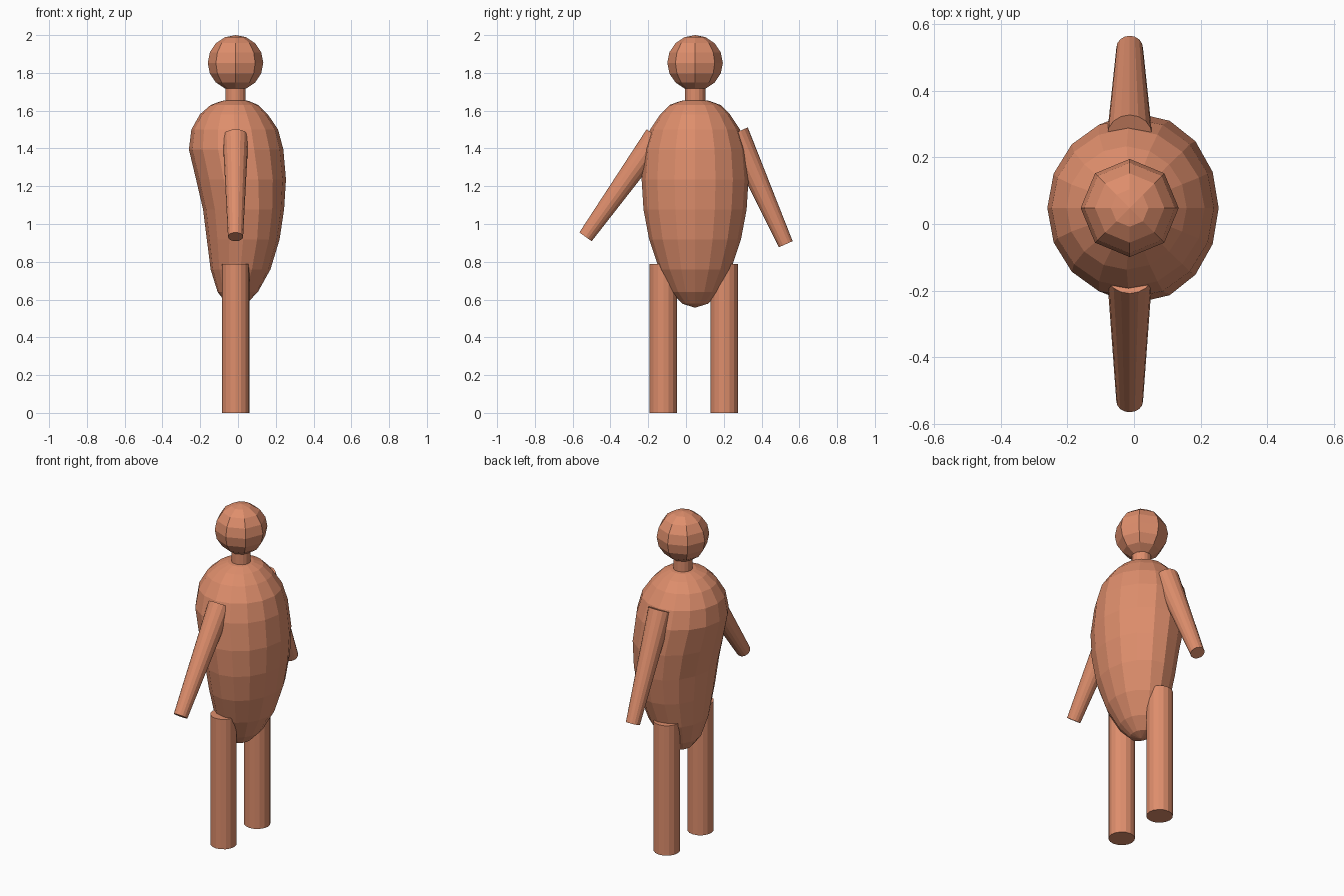
import bpy, bmesh, math
from mathutils import Vector

if "Cube" in bpy.data.objects:
    bpy.data.objects.remove(bpy.data.objects["Cube"])

CX, CY = -0.013, 0.048      # axis shared by head, neck and limbs

clay = bpy.data.materials.new("clay")
clay.diffuse_color = (0.73, 0.27, 0.15, 1)
clay.use_nodes = True
clay.node_tree.nodes["Principled BSDF"].inputs["Base Color"].default_value = clay.diffuse_color


def finish(name, bm):
    bmesh.ops.recalc_face_normals(bm, faces=bm.faces)
    me = bpy.data.meshes.new(name)
    bm.to_mesh(me)
    bm.free()
    me.materials.append(clay)
    ob = bpy.data.objects.new(name, me)
    bpy.context.collection.objects.link(ob)
    return ob


def tube(name, a, b, ra, rb, sides=16):
    """Closed tapered cylinder from a (radius ra) to b (radius rb)."""
    a, b = Vector(a), Vector(b)
    axis = b - a
    bm = bmesh.new()
    bmesh.ops.create_cone(bm, cap_ends=True, segments=sides,
                          radius1=ra, radius2=rb, depth=axis.length)
    ob = finish(name, bm)
    ob.location = (a + b) / 2
    ob.rotation_euler = axis.to_track_quat('Z', 'Y').to_euler()
    return ob


# Head: faceted low-poly ball
bm = bmesh.new()
bmesh.ops.create_uvsphere(bm, u_segments=8, v_segments=8, radius=0.147)
finish("head", bm).location = (CX, CY, 1.853)

# Neck
tube("neck", (CX, CY, 1.60), (CX, CY, 1.76), 0.054, 0.054)

# Torso: lofted rings (z, left x, right x, half width in y)
rings = [
    (1.652, -0.085, 0.055, 0.075),
    (1.630, -0.145, 0.107, 0.135),
    (1.580, -0.202, 0.158, 0.185),
    (1.500, -0.247, 0.212, 0.238),
    (1.395, -0.260, 0.240, 0.270),
    (1.236, -0.222, 0.254, 0.283),
    (1.077, -0.185, 0.244, 0.273),
    (0.918, -0.165, 0.220, 0.243),
    (0.760, -0.145, 0.172, 0.190),
    (0.640, -0.108, 0.105, 0.127),
    (0.578, -0.060, 0.045, 0.068),
]
N = 16
bm = bmesh.new()
loops = []
for z, x0, x1, ry in rings:
    c, rx = (x0 + x1) / 2, (x1 - x0) / 2
    loops.append([bm.verts.new((c + rx * math.cos(2 * math.pi * i / N),
                                CY + ry * math.sin(2 * math.pi * i / N), z))
                  for i in range(N)])
for up, low in zip(loops, loops[1:]):
    for i in range(N):
        j = (i + 1) % N
        bm.faces.new((up[i], up[j], low[j], low[i]))
for loop, pole in ((loops[0], (CX, CY, 1.66)), (loops[-1], (-0.008, CY, 0.557))):
    p = bm.verts.new(pole)
    for i in range(N):
        bm.faces.new((loop[i], loop[(i + 1) % N], p))
finish("torso", bm)

# Arms: tapered, hanging at different angles
tube("right_arm", (CX, 0.265, 1.484), (CX, 0.528, 0.893), 0.068, 0.040)
tube("left_arm", (CX, -0.153, 1.462), (CX, -0.532, 0.932), 0.068, 0.040)

# Legs
for name, y in (("right_leg", 0.203), ("left_leg", -0.120)):
    tube(name, (CX, y, 0), (CX, y, 0.788), 0.073, 0.073)
